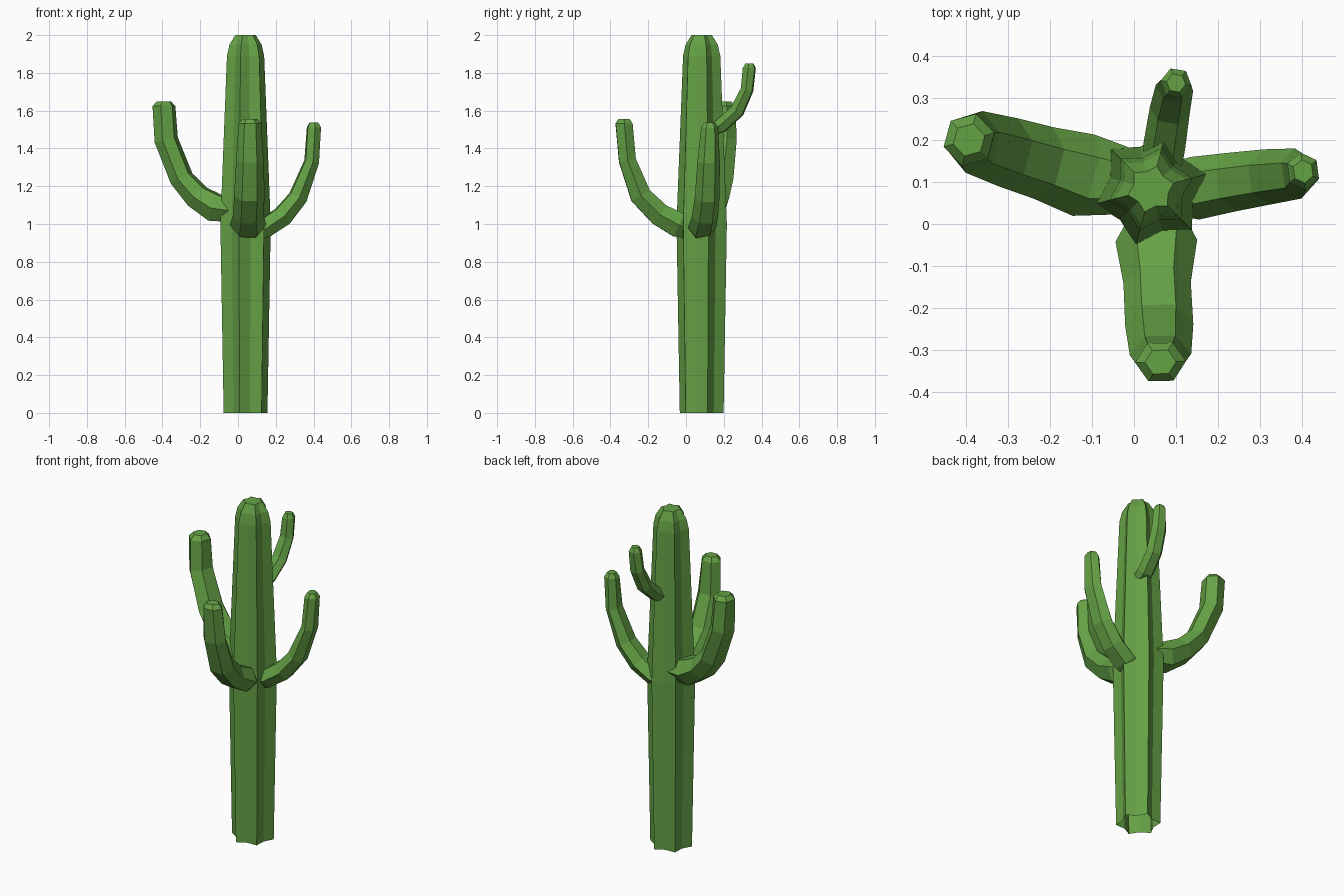
import bpy, bmesh
from math import cos, sin, radians
from mathutils import Vector

old = bpy.data.objects.get("Cube")
if old:
    bpy.data.objects.remove(old)

green = bpy.data.materials.new("cactus_green")
green.use_nodes = True
colour = (0.13, 0.36, 0.06, 1)
green.diffuse_color = colour
bsdf = green.node_tree.nodes["Principled BSDF"]
bsdf.inputs["Base Color"].default_value = colour
bsdf.inputs["Roughness"].default_value = 0.9


def loft(name, rings, cap_start=True):
    """Skin a list of equal-sized point rings into one flat-shaded object."""
    bm = bmesh.new()
    loops = [[bm.verts.new(p) for p in ring] for ring in rings]
    for a, b in zip(loops, loops[1:]):
        for i in range(len(a)):
            j = (i + 1) % len(a)
            bm.faces.new((a[i], a[j], b[j], b[i]))
    bm.faces.new(loops[-1])
    if cap_start:
        bm.faces.new(loops[0][::-1])
    bmesh.ops.recalc_face_normals(bm, faces=bm.faces[:])
    mesh = bpy.data.meshes.new(name)
    bm.to_mesh(mesh)
    bm.free()
    mesh.materials.append(green)
    obj = bpy.data.objects.new(name, mesh)
    bpy.context.collection.objects.link(obj)
    return obj


def star(z, radius, valley=0.75):
    """Six-ribbed trunk section."""
    points = []
    for k in range(12):
        r = radius * (valley if k % 2 else 1)
        a = radians(15 + 30 * k)
        points.append((0.04 + r * cos(a), 0.083 + r * sin(a), z))
    return points


def arm(name, stations):
    """Hexagonal arm: each station is centre x, y, z, half width, half depth."""
    centres = [Vector(s[:3]) for s in stations]
    heading = centres[-1] - centres[0]
    side = Vector((-heading.y, heading.x, 0)).normalized()
    rings = []
    last = len(stations) - 1
    for i, (c, s) in enumerate(zip(centres, stations)):
        tangent = (centres[min(i + 1, last)] - centres[max(i - 1, 0)]).normalized()
        if i == last:
            tangent = Vector((0, 0, 1))
        up = tangent.cross(side).normalized()
        ring = [c + side * s[3] * cos(radians(60 * k))
                + up * s[4] / 0.866 * sin(radians(60 * k)) for k in range(6)]
        rings.append(ring)
    # bevelled tip
    tip = centres[-1]
    rings.append([tip + (p - tip) * 0.62 + Vector((0, 0, 0.025)) for p in rings[-1]])
    return loft(name, rings)


# Ribbed trunk, open underneath
loft("trunk", [star(0, 0.12), star(1.0, 0.138), star(1.89, 0.102),
               star(1.95, 0.088), star(2.0, 0.056)], cap_start=False)

# Arms, from inside the trunk to the tip
arm("front_arm", [(0.055, 0.03, 0.97, 0.06, 0.05), (0.053, -0.04, 0.995, 0.097, 0.066),
                  (0.055, -0.14, 1.05, 0.08, 0.06), (0.06, -0.24, 1.15, 0.081, 0.056),
                  (0.063, -0.31, 1.335, 0.073, 0.045), (0.063, -0.328, 1.532, 0.06, 0.045)])
arm("right_arm", [(-0.02, 0.1, 1.07, 0.08, 0.06), (-0.12, 0.116, 1.085, 0.1, 0.072),
                  (-0.215, 0.145, 1.145, 0.088, 0.062), (-0.298, 0.17, 1.24, 0.084, 0.055),
                  (-0.38, 0.195, 1.445, 0.076, 0.055), (-0.392, 0.2, 1.624, 0.064, 0.054)])
arm("left_arm", [(0.08, 0.083, 0.955, 0.06, 0.045), (0.145, 0.085, 0.98, 0.075, 0.05),
                 (0.235, 0.1, 1.04, 0.07, 0.052), (0.317, 0.112, 1.14, 0.066, 0.047),
                 (0.39, 0.12, 1.33, 0.06, 0.036), (0.402, 0.125, 1.512, 0.045, 0.035)])
arm("back_arm", [(0.065, 0.12, 1.49, 0.045, 0.03), (0.072, 0.185, 1.52, 0.05, 0.036),
                 (0.085, 0.27, 1.597, 0.048, 0.036), (0.096, 0.323, 1.71, 0.045, 0.031),
                 (0.1, 0.335, 1.825, 0.037, 0.032)])
